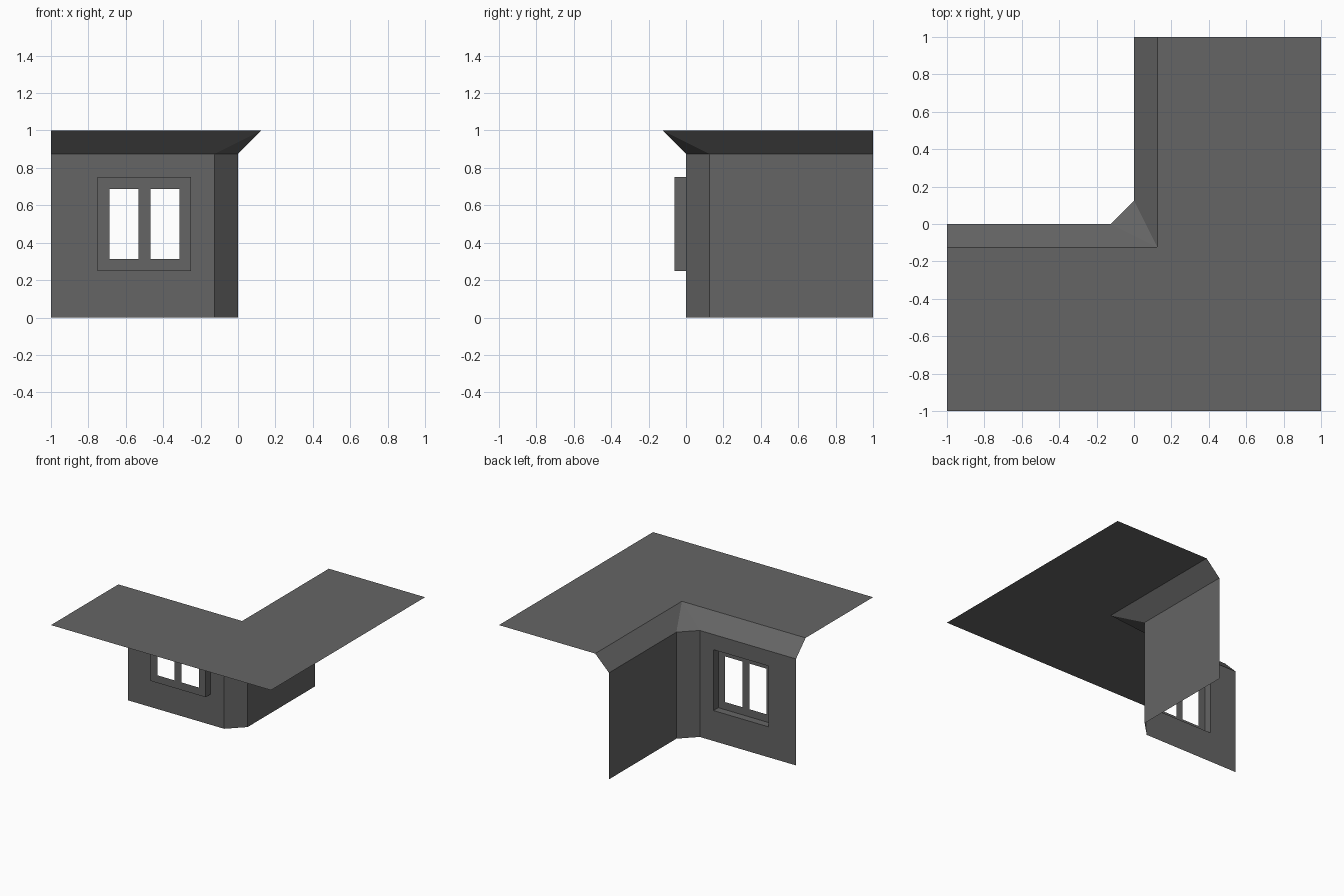
import bpy

if "Cube" in bpy.data.objects:
    bpy.data.objects.remove(bpy.data.objects["Cube"])

grey = bpy.data.materials.new("dark_grey")
grey.diffuse_color = (0.13, 0.13, 0.13, 1)
grey.use_nodes = True
grey.node_tree.nodes["Principled BSDF"].inputs["Base Color"].default_value = grey.diffuse_color


def make(name, faces):
    """Build a mesh object from faces given as lists of corner points, sharing corners."""
    verts, index, polys = [], {}, []
    for f in faces:
        poly = []
        for p in f:
            key = tuple(round(c, 5) for c in p)
            if key not in index:
                index[key] = len(verts)
                verts.append(key)
            poly.append(index[key])
        polys.append(poly)
    me = bpy.data.meshes.new(name)
    me.from_pydata(verts, [], polys)
    me.update()
    me.materials.append(grey)
    ob = bpy.data.objects.new(name, me)
    bpy.context.collection.objects.link(ob)
    return ob


def panel(xs, zs, y, holes):
    """Grid of upright quads facing +y, leaving out the cells listed in holes."""
    return [[(xs[i], y, zs[j]), (xs[i], y, zs[j + 1]),
             (xs[i + 1], y, zs[j + 1]), (xs[i + 1], y, zs[j])]
            for i in range(len(xs) - 1) for j in range(len(zs) - 1)
            if (i, j) not in holes]


C = 0.125          # chamfer and eave size
H = 1 - C          # wall height
D = -0.0625        # depth of the window recess
x0, x1, z0, z1 = -0.75, -0.25, 0.25, 0.75

# Wall with a square window opening
make("window_wall", panel([-1, x0, x1, -C], [0, z0, z1, H], 0, {(1, 1)}))

# Chamfered corner and plain side wall
make("corner_wall", [[(-C, 0, 0), (-C, 0, H), (0, C, H), (0, C, 0)]])
make("side_wall", [[(0, C, 0), (0, C, H), (0, 1, H), (0, 1, 0)]])

# Window recess: four reveal sides around the opening
ring = [(x0, z0), (x1, z0), (x1, z1), (x0, z1)]
reveal = []
for k in range(4):
    (ax, az), (bx, bz) = ring[k], ring[(k + 1) % 4]
    reveal.append([(ax, 0, az), (bx, 0, bz), (bx, D, bz), (ax, D, az)])
make("window_reveal", reveal)

# Window frame with two open panes
make("window_frame", panel([x0, -0.6875, -0.53125, -0.46875, -0.3125, x1],
                           [z0, 0.3125, 0.6875, z1], D, {(1, 1), (3, 1)}))

# Sloping eaves with a triangular corner piece
make("eaves", [
    [(-1, 0, H), (-1, -C, 1), (C, -C, 1), (-C, 0, H)],
    [(-C, 0, H), (C, -C, 1), (0, C, H)],
    [(0, C, H), (C, -C, 1), (C, 1, 1), (0, 1, H)],
])

# Flat L-shaped roof
make("roof", [
    [(-1, -1, 1), (1, -1, 1), (C, -C, 1), (-1, -C, 1)],
    [(1, -1, 1), (1, 1, 1), (C, 1, 1), (C, -C, 1)],
])
